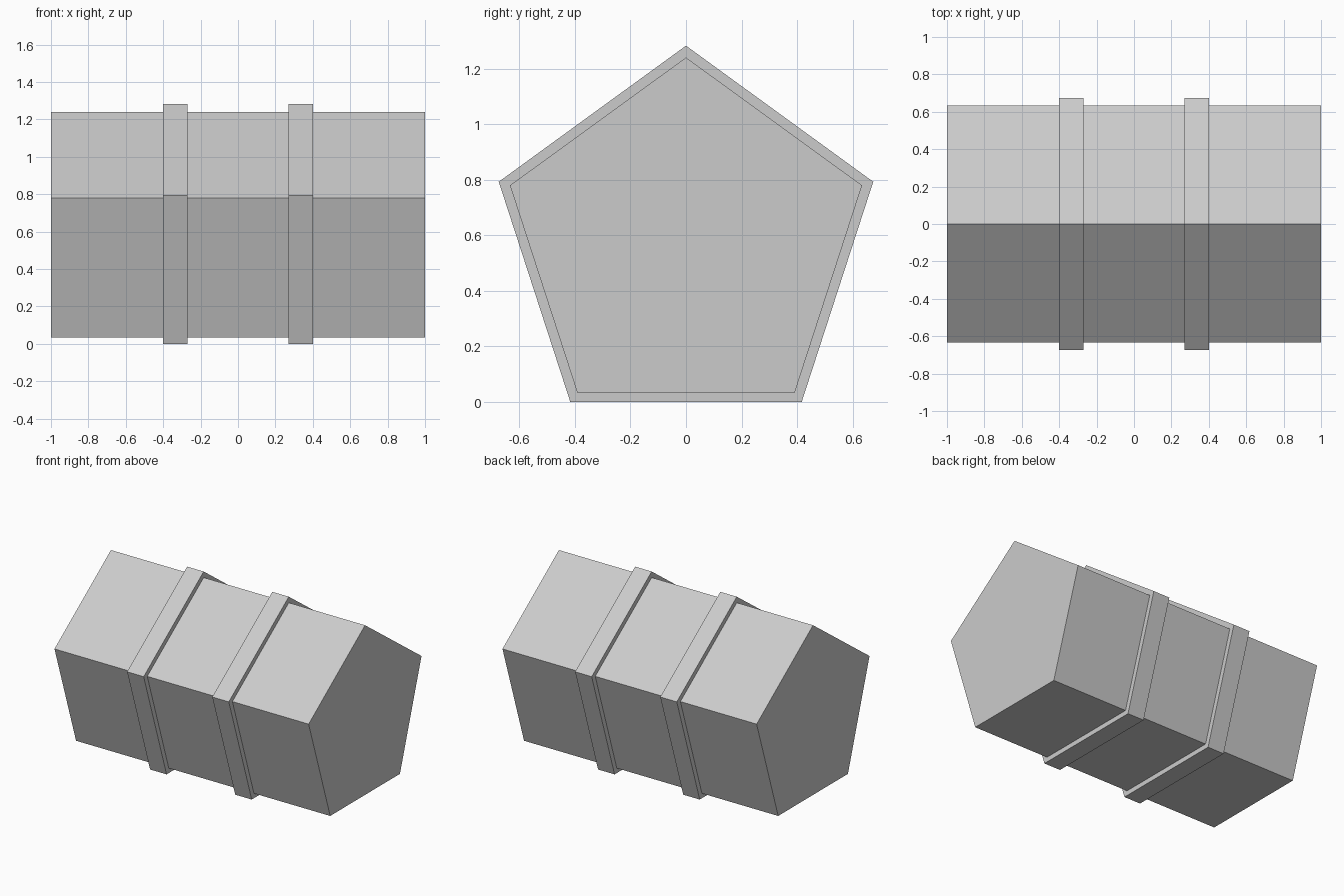
import bpy, bmesh, math

if "Cube" in bpy.data.objects:
    bpy.data.objects.remove(bpy.data.objects["Cube"])

CENTRE_Z = 0.574


def pentagon_prism(name, radius, x0, x1):
    """Five-sided prism along x with one corner pointing up."""
    bm = bmesh.new()
    ring = []
    for i in range(5):
        a = 2 * math.pi * i / 5
        ring.append(bm.verts.new((x0, radius * math.sin(a), CENTRE_Z + radius * math.cos(a))))
    face = bm.faces.new(ring)
    ext = bmesh.ops.extrude_face_region(bm, geom=[face], use_keep_orig=True)
    moved = [g for g in ext["geom"] if isinstance(g, bmesh.types.BMVert)]
    bmesh.ops.translate(bm, verts=moved, vec=(x1 - x0, 0, 0))
    bmesh.ops.recalc_face_normals(bm, faces=bm.faces)
    mesh = bpy.data.meshes.new(name)
    bm.to_mesh(mesh)
    bm.free()
    obj = bpy.data.objects.new(name, mesh)
    bpy.context.collection.objects.link(obj)
    return obj


# main barrel
pentagon_prism("barrel_body", 0.667, -1.0, 1.0)

# two raised bands around the barrel
for side, x in (("left", -0.335), ("right", 0.335)):
    pentagon_prism(f"{side}_band", 0.7095, x - 0.065, x + 0.065)
